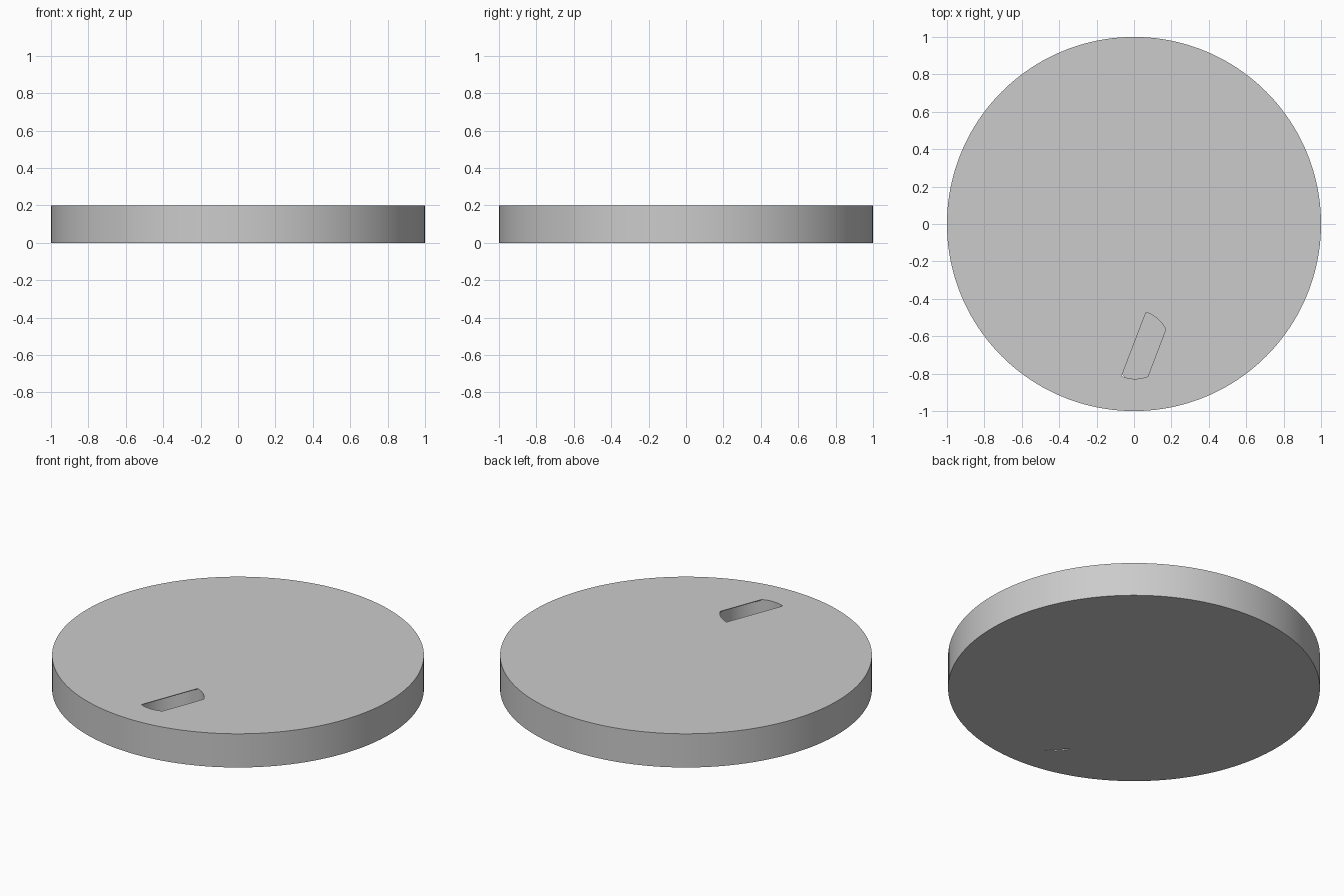
import bpy, bmesh, math
from mathutils import Vector

if "Cube" in bpy.data.objects:
    bpy.data.objects.remove(bpy.data.objects["Cube"])

PIT = Vector((0.006, -0.645, 0.0))       # centre of the round pocket
PIT_R = 0.183
SLOT_N = Vector((0.934, -0.357, 0.0))    # direction across the slot


def cylinder(name, r, z0, z1, centre, segs, cuts=()):
    """Closed cylinder, optionally trimmed by planes (point, outward normal)."""
    bm = bmesh.new()
    bmesh.ops.create_cone(bm, cap_ends=True, segments=segs,
                          radius1=r, radius2=r, depth=z1 - z0)
    bmesh.ops.translate(bm, verts=bm.verts,
                        vec=(centre[0], centre[1], (z0 + z1) / 2))
    for co, no in cuts:
        res = bmesh.ops.bisect_plane(bm, geom=bm.verts[:] + bm.edges[:] + bm.faces[:],
                                     plane_co=co, plane_no=no, clear_outer=True)
        edges = [g for g in res["geom_cut"] if isinstance(g, bmesh.types.BMEdge)]
        bmesh.ops.contextual_create(bm, geom=edges)
    bmesh.ops.recalc_face_normals(bm, faces=bm.faces)
    me = bpy.data.meshes.new(name)
    bm.to_mesh(me)
    bm.free()
    ob = bpy.data.objects.new(name, me)
    bpy.context.collection.objects.link(ob)
    return ob


# main round plate
disc = cylinder("disc", 1.0, 0.0, 0.2, (0, 0), 160)

# round pocket under the slot; its floor slopes and just breaks through the base
low = Vector((-0.65, -0.76, 0)).normalized()
pocket = cylinder("pocket_cutter", PIT_R, -0.05, 0.196, PIT, 64,
                  [(PIT + low * 0.167, -(low * 0.03 + Vector((0, 0, 1))))])

# slot opening in the top face, with straight sides and round ends
slot = cylinder("slot_cutter", PIT_R, 0.1, 0.25, PIT, 64,
                [(SLOT_N * 0.2285, -SLOT_N), (SLOT_N * 0.36, SLOT_N)])

for cutter in (pocket, slot):
    cutter.hide_render = True
    cutter.hide_set(True)
    mod = disc.modifiers.new(cutter.name, 'BOOLEAN')
    mod.operation = 'DIFFERENCE'
    mod.solver = 'EXACT'
    mod.object = cutter

# bake the cuts, then smooth the curved walls
bpy.context.view_layer.objects.active = disc
disc.select_set(True)
for mod in list(disc.modifiers):
    bpy.ops.object.modifier_apply(modifier=mod.name)
for cutter in (pocket, slot):
    bpy.data.objects.remove(cutter)
bpy.ops.object.shade_smooth_by_angle(angle=math.radians(30))
